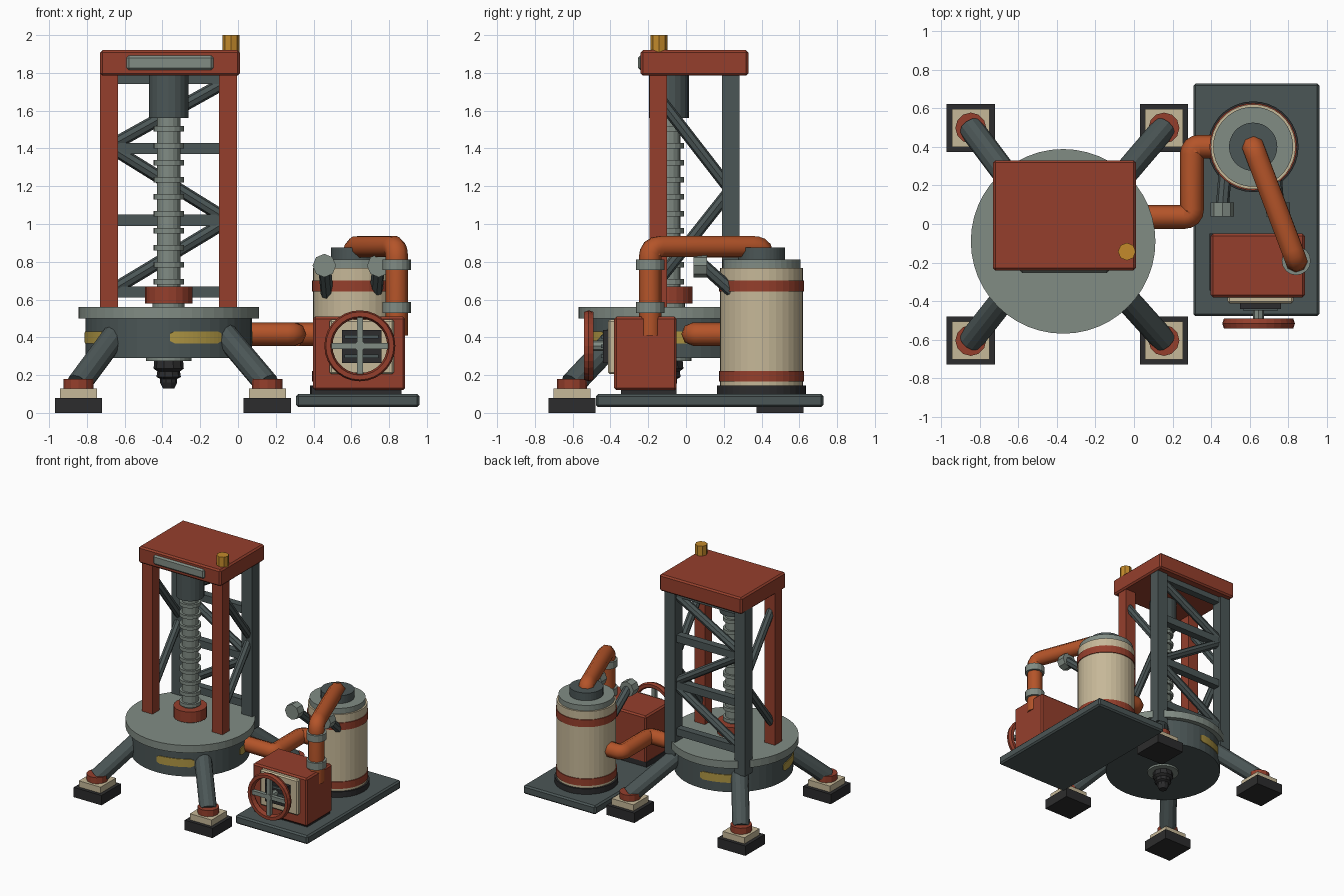
import bpy, bmesh, math
from mathutils import Vector

if "Cube" in bpy.data.objects:
    bpy.data.objects.remove(bpy.data.objects["Cube"])


def material(name, hexcode):
    srgb = [int(hexcode[i:i + 2], 16) / 255 for i in (0, 2, 4)]
    rgba = [((c + 0.055) / 1.055) ** 2.4 for c in srgb] + [1]
    m = bpy.data.materials.new(name)
    m.use_nodes = True
    m.diffuse_color = rgba
    m.node_tree.nodes["Principled BSDF"].inputs["Base Color"].default_value = rgba
    return m


RED = material("rust red", "953F2C")
SLATE = material("dark slate", "4B5656")
GREY = material("steel grey", "818C84")
CREAM = material("cream", "C6B898")
ORANGE = material("pipe orange", "B45429")
AMBER = material("beacon amber", "C38A2B")
YELLOW = material("stripe yellow", "AF9643")
BLACK = material("rubber black", "2C2C2D")


def finish(name, bm, mat, smooth=False):
    bmesh.ops.recalc_face_normals(bm, faces=bm.faces)
    me = bpy.data.meshes.new(name)
    bm.to_mesh(me)
    bm.free()
    me.materials.append(mat)
    ob = bpy.data.objects.new(name, me)
    bpy.context.collection.objects.link(ob)
    return ob


def box(name, x, y, z, mat, bevel=0):
    bm = bmesh.new()
    bmesh.ops.create_cube(bm, size=1)
    for v in bm.verts:
        v.co = [r[0] + (c + 0.5) * (r[1] - r[0]) for c, r in zip(v.co, (x, y, z))]
    ob = finish(name, bm, mat)
    if bevel:
        mod = ob.modifiers.new("edge", "BEVEL")
        mod.width, mod.segments = bevel, 1
    return ob


def rod(name, a, b, r, mat, sides=12, r2=None):
    a, b = Vector(a), Vector(b)
    bm = bmesh.new()
    bmesh.ops.create_cone(bm, cap_ends=True, segments=sides, radius1=r,
                          radius2=r if r2 is None else r2, depth=(b - a).length)
    turn = (b - a).to_track_quat("Z", "Y")
    for v in bm.verts:
        v.co = turn @ v.co + (a + b) / 2
    return finish(name, bm, mat)


def drum(name, c, r, z, mat, sides=32):
    return rod(name, (*c, z[0]), (*c, z[1]), r, mat, sides)


def lathe(name, c, profile, mat, sides=24):
    bm = bmesh.new()
    rings = [[bm.verts.new((c[0] + r * math.cos(t), c[1] + r * math.sin(t), z))
              for t in (math.tau * i / sides for i in range(sides))] for r, z in profile]
    for lo, hi in zip(rings, rings[1:]):
        for i in range(sides):
            j = (i + 1) % sides
            bm.faces.new((lo[i], lo[j], hi[j], hi[i]))
    bm.faces.new(rings[0])
    bm.faces.new(rings[-1])
    return finish(name, bm, mat)


def pipe(name, points, r, mat, bend=0.06):
    # Path with rounded corners, swept by a round section
    pts = [Vector(p) for p in points]
    path = [pts[0]]
    for p, q, s in zip(pts, pts[1:], pts[2:]):
        a = q + (p - q).normalized() * min(bend, (p - q).length / 2)
        b = q + (s - q).normalized() * min(bend, (s - q).length / 2)
        path += [a.lerp(q, t).lerp(q.lerp(b, t), t) for t in (0, .25, .5, .75, 1)]
    path.append(pts[-1])
    cu = bpy.data.curves.new(name, "CURVE")
    cu.dimensions = "3D"
    cu.bevel_depth, cu.bevel_resolution, cu.use_fill_caps = r, 2, True
    sp = cu.splines.new("POLY")
    sp.points.add(len(path) - 1)
    for sp_pt, p in zip(sp.points, path):
        sp_pt.co = (*p, 1)
    tmp = bpy.data.objects.new(name + " path", cu)
    bpy.context.collection.objects.link(tmp)
    me = bpy.data.meshes.new_from_object(tmp.evaluated_get(bpy.context.evaluated_depsgraph_get()))
    bpy.data.objects.remove(tmp)
    me.materials.clear()
    me.materials.append(mat)
    ob = bpy.data.objects.new(name, me)
    bpy.context.collection.objects.link(ob)
    return ob


# Round base
C = (-0.367, -0.09)
drum("base_drum", C, 0.44, (0.29, 0.505), SLATE, 48)
drum("base_deck", C, 0.478, (0.5, 0.56), GREY, 48)
drum("drill_guide", C, 0.12, (0.275, 0.3), GREY, 24)
lathe("drill_bit", C, [(0.03, 0.13), (0.045, 0.16), (0.045, 0.18), (0.065, 0.19),
                       (0.06, 0.22), (0.08, 0.235), (0.075, 0.29)], BLACK, 10)

# Hazard stripes curved around the base
for n, centre in enumerate((-70, 20, 110, 200)):
    bm = bmesh.new()
    cols = []
    for i in range(13):
        t = math.radians(centre - 19 + 38 * i / 12)
        h = 0.02 if i in (0, 12) else 0.032
        cols.append([bm.verts.new((C[0] + r * math.cos(t), C[1] + r * math.sin(t), 0.4 + s * h))
                     for r, s in ((0.435, -1), (0.445, -1), (0.445, 1), (0.435, 1))])
    for a, b in zip(cols, cols[1:]):
        for k in range(4):
            bm.faces.new((a[k], a[(k + 1) % 4], b[(k + 1) % 4], b[k]))
    bm.faces.new(cols[0])
    bm.faces.new(cols[-1])
    finish(f"hazard_stripe_{n}", bm, YELLOW)

# Four splayed legs with stepped feet
for sx in (-1, 1):
    for sy in (-1, 1):
        x, y = -0.345 + sx * 0.5, -0.053 + sy * 0.55
        tag = ("left" if sx > 0 else "right") + ("_back" if sy > 0 else "_front")
        for part, h, z, m in (("foot_pad", 0.125, (0, 0.08), BLACK),
                              ("foot_block", 0.098, (0.08, 0.13), CREAM)):
            box(f"{part}_{tag}", (x - h, x + h), (y - h, y + h), z, m)
        drum(f"ankle_collar_{tag}", (x, y), 0.08, (0.13, 0.18), RED, 12)
        rod(f"leg_{tag}", (x, y, 0.15), (-0.36 + sx * 0.27, -0.06 + sy * 0.27, 0.44), 0.065, SLATE)

# Tower posts, cap and beacon
for tag, x in (("right", (-0.73, -0.635)), ("left", (-0.1, -0.005))):
    box(f"front_post_{tag}", x, (-0.193, -0.1), (0.56, 1.8), RED)
    box(f"back_post_{tag}", x, (0.19, 0.282), (0.45, 1.8), SLATE)
box("tower_cap", (-0.73, 0.01), (-0.24, 0.33), (1.785, 1.92), RED, 0.012)
box("cap_plate", (-0.59, -0.13), (-0.255, -0.23), (1.815, 1.892), GREY, 0.012)
drum("beacon", (-0.037, -0.143), 0.046, (1.91, 2.0), AMBER, 8)

# Tower bracing
for n, z in enumerate((0.64, 1.02, 1.4, 1.77)):
    box(f"back_crossbar_{n}", (-0.66, -0.07), (0.205, 0.265), (z - 0.03, z + 0.03), SLATE)
BACK = ((-0.05, 1.76), (-0.68, 1.41), (-0.05, 1.02), (-0.68, 0.64))
for n, (a, b) in enumerate(zip(BACK, BACK[1:])):
    rod(f"back_brace_{n}", (a[0], 0.235, a[1]), (b[0], 0.235, b[1]), 0.034, SLATE, 8)
SIDE = ((-0.145, 1.67), (0.235, 1.18), (-0.145, 0.7))
for tag, x in (("right", -0.682), ("left", -0.052)):
    for n, (a, b) in enumerate(zip(SIDE, SIDE[1:])):
        rod(f"side_brace_{tag}_{n}", (x, *a), (x, *b), 0.032, SLATE, 8)

# Drill string
drum("drill_shaft", C, 0.062, (0.55, 1.6), GREY, 16)
for n in range(10):
    z = 0.695 + n * 0.09
    drum(f"shaft_ring_{n}", C, 0.08, (z - 0.014, z + 0.014), GREY, 16)
drum("drill_motor", C, 0.105, (1.56, 1.79), SLATE, 20)
drum("shaft_seat", C, 0.085, (0.555, 0.6), GREY, 20)
drum("drill_collar", C, 0.125, (0.58, 0.668), RED, 20)

# Skid
box("skid", (0.307, 0.96), (-0.477, 0.728), (0.03, 0.1), SLATE, 0.012)

# Tank
T = (0.617, 0.4)
for name, r, z, m in (("tank_foot", 0.235, (0.1, 0.145), BLACK),
                      ("tank_body", 0.22, (0.14, 0.768), CREAM),
                      ("tank_band_low", 0.226, (0.165, 0.222), RED),
                      ("tank_band_high", 0.226, (0.643, 0.702), RED),
                      ("tank_lid", 0.207, (0.76, 0.812), GREY),
                      ("tank_cap", 0.125, (0.81, 0.875), SLATE)):
    drum(name, T, r, z, m, 36)

# Twin valves on the tank
for tag, x in (("right", 0.457), ("left", 0.745)):
    rod(f"valve_arm_{tag}", (x, 0.08, 0.79), (x + (0.6 - x) * 0.1, 0.26, 0.63), 0.034, SLATE, 8)
    rod(f"valve_wheel_{tag}", (x, 0.04, 0.78), (x, 0.112, 0.78), 0.062, GREY, 8)

# Engine
box("engine_mount", (0.39, 0.865), (-0.345, -0.05), (0.09, 0.14), BLACK)
box("engine_body", (0.397, 0.885), (-0.38, -0.05), (0.12, 0.51), RED, 0.012)
box("front_panel", (0.485, 0.825), (-0.412, -0.37), (0.205, 0.495), CREAM, 0.01)
box("vent", (0.55, 0.76), (-0.44, -0.4), (0.265, 0.44), BLACK)
for n in range(3):
    z = 0.3 + n * 0.052
    box(f"vent_slat_{n}", (0.565, 0.745), (-0.449, -0.43), (z - 0.009, z + 0.009), SLATE)

# Hand wheel in front of the vent
W = (0.645, 0.355)
bm = bmesh.new()
rings = []
for i in range(28):
    t = math.tau * i / 28
    rings.append([bm.verts.new((W[0] + r * math.cos(t), y, W[1] + r * math.sin(t)))
                  for r, y in ((0.145, -0.505), (0.155, -0.54), (0.18, -0.54),
                               (0.188, -0.515), (0.18, -0.49), (0.155, -0.49))])
for a, b in zip(rings, rings[1:] + rings[:1]):
    for k in range(6):
        bm.faces.new((a[k], a[(k + 1) % 6], b[(k + 1) % 6], b[k]))
finish("wheel_rim", bm, RED)
box("wheel_spoke_upright", (W[0] - 0.016, W[0] + 0.016), (-0.53, -0.5), (W[1] - 0.15, W[1] + 0.15), GREY)
box("wheel_spoke_level", (W[0] - 0.15, W[0] + 0.15), (-0.53, -0.5), (W[1] - 0.016, W[1] + 0.016), GREY)
rod("wheel_axle", (W[0], -0.43, W[1]), (W[0], -0.535, W[1]), 0.028, GREY, 8)

# Pipes and clamps
pipe("exhaust_pipe", [(0.617, 0.4, 0.82), (0.617, 0.4, 0.88), (0.84, -0.19, 0.88),
                      (0.84, -0.19, 0.41)], 0.06, ORANGE)
for tag, z in (("low", (0.53, 0.588)), ("high", (0.757, 0.812))):
    drum(f"pipe_clamp_{tag}", (0.84, -0.19), 0.075, z, GREY, 16)
pipe("transfer_pipe", [(0.0, 0.037, 0.417), (0.3, 0.037, 0.417), (0.3, 0.4, 0.417),
                       (0.45, 0.4, 0.417)], 0.062, ORANGE, 0.04)
